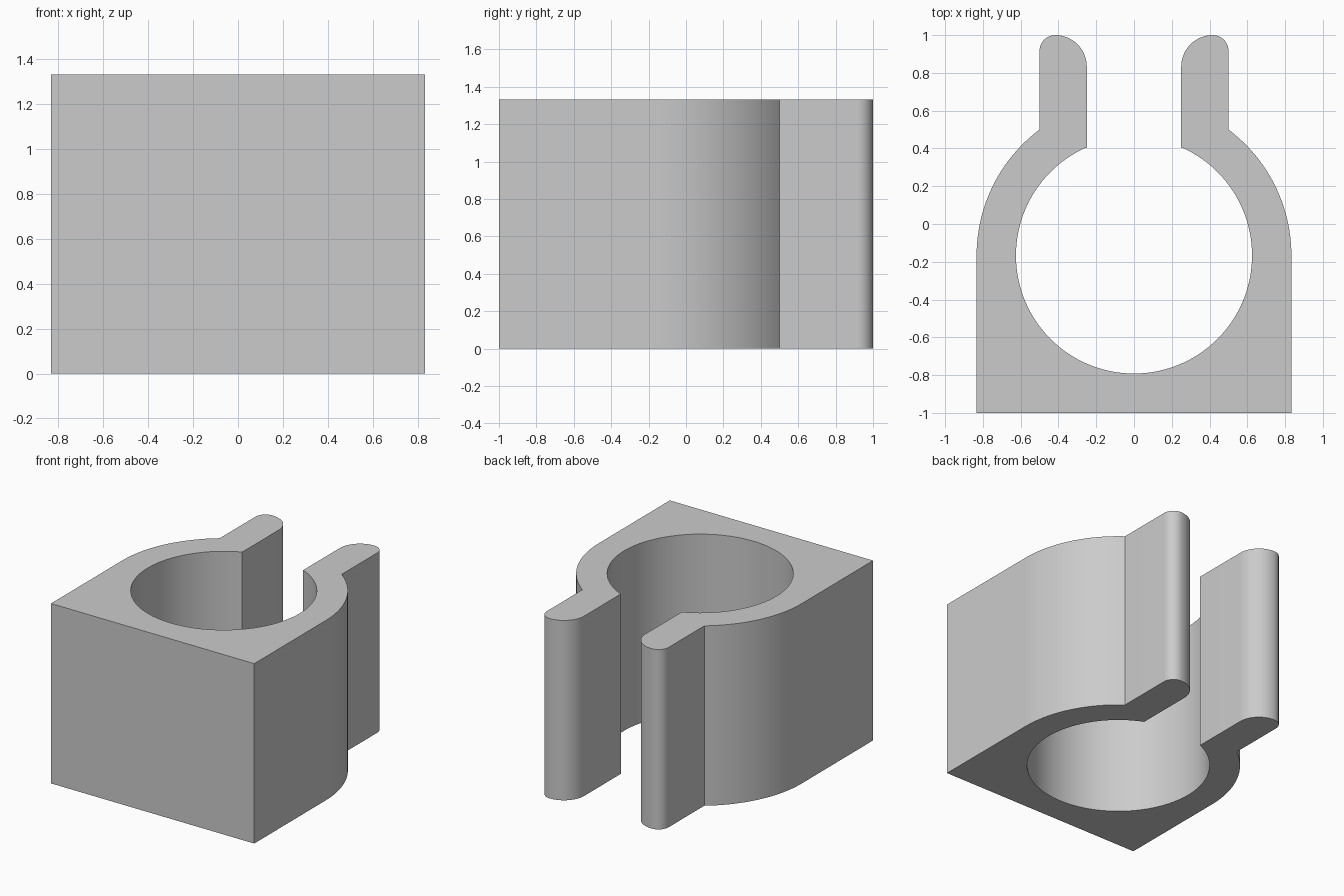
import bpy, bmesh
from math import sin, cos, atan2, radians, pi

cube = bpy.data.objects.get("Cube")
if cube:
    bpy.data.objects.remove(cube, do_unlink=True)

HEIGHT = 4 / 3
CENTRE_Y = -1 / 6          # bore axis
BORE, OUTER = 0.625, 5 / 6  # radii
LIP_IN, LIP_OUT = 0.25, 0.5  # prong faces in x


def arc(cx, cy, r, start, end, steps):
    """Points along an arc, both ends included."""
    return [(cx + r * cos(start + (end - start) * i / steps),
             cy + r * sin(start + (end - start) * i / steps))
            for i in range(steps + 1)]


def angle_at(x, r):
    """Angle on the upper half of a circle where it reaches x."""
    return atan2((r * r - x * x) ** 0.5, x)


# Left half of the outline, from bottom of the bore to the base centre
tip_x = LIP_OUT - 1 / 12
half = arc(0, CENTRE_Y, BORE, -pi / 2, angle_at(LIP_IN, BORE), 56)
half += arc(tip_x, 5 / 6, 1 / 6, pi, pi / 2, 16)                 # inner tip round
half += arc(tip_x, 11 / 12, 1 / 12, pi / 2, 0, 16)[1:]           # outer tip round
half += arc(0, CENTRE_Y, OUTER, angle_at(LIP_OUT, OUTER), 0, 24)  # shoulder
half += [(OUTER, -1), (0, -1)]

# One half of the clip, extruded upward
bm = bmesh.new()
face = bm.faces.new([bm.verts.new((x, y, 0)) for x, y in half])
top = bmesh.ops.extrude_face_region(bm, geom=[face])["geom"]
bmesh.ops.translate(bm, vec=(0, 0, HEIGHT),
                    verts=[g for g in top if isinstance(g, bmesh.types.BMVert)])

# Open the joint on the centre plane so the mirrored halves merge cleanly
joint = [f for f in bm.faces if all(abs(v.co.x) < 1e-5 for v in f.verts)]
bmesh.ops.delete(bm, geom=joint, context="FACES_ONLY")
bmesh.ops.recalc_face_normals(bm, faces=bm.faces)
if max(bm.faces, key=lambda f: f.calc_center_median().z).normal.z < 0:
    bmesh.ops.reverse_faces(bm, faces=bm.faces)
mesh = bpy.data.meshes.new("pipe_clip")
bm.to_mesh(mesh)
bm.free()
clip = bpy.data.objects.new("pipe_clip", mesh)
bpy.context.collection.objects.link(clip)

mirror = clip.modifiers.new("mirror", "MIRROR")
mirror.use_clip = True
mirror.merge_threshold = 0.0005

# Plain grey plastic
grey = bpy.data.materials.new("light_grey")
grey.use_nodes = True
colour = (0.6, 0.6, 0.6, 1)
grey.diffuse_color = colour
grey.node_tree.nodes["Principled BSDF"].inputs["Base Color"].default_value = colour
mesh.materials.append(grey)

# Smooth curved walls with crisp corners
bpy.ops.object.select_all(action="DESELECT")
clip.select_set(True)
bpy.context.view_layer.objects.active = clip
bpy.ops.object.modifier_apply(modifier="mirror")
bpy.ops.object.shade_smooth_by_angle(angle=radians(30))
